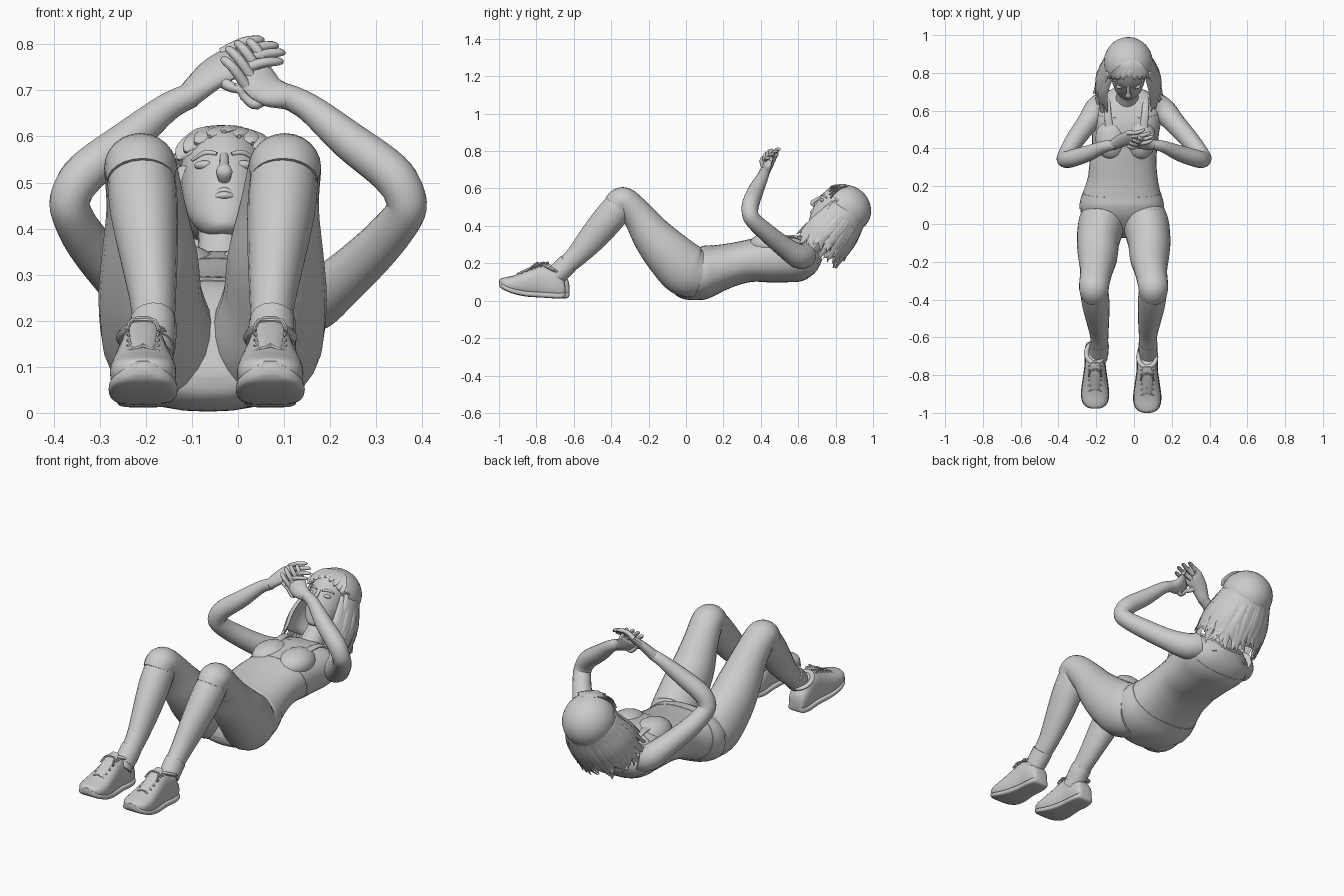
import bpy, bmesh, math, random
from mathutils import Vector, Matrix

if "Cube" in bpy.data.objects:
    bpy.data.objects.remove(bpy.data.objects["Cube"])

random.seed(4)
X = Vector((1, 0, 0))


def spline(pts, n=5):
    # Catmull-Rom through tuples of any length
    out = []
    for i in range(len(pts) - 1):
        p0, p1, p2 = pts[max(i - 1, 0)], pts[i], pts[i + 1]
        p3 = pts[min(i + 2, len(pts) - 1)]
        for k in range(n):
            t = k / n
            out.append(tuple(0.5 * (2 * b + (c - a) * t + (2 * a - 5 * b + 4 * c - d) * t * t
                       + (3 * b - a - 3 * c + d) * t ** 3) for a, b, c, d in zip(p0, p1, p2, p3)))
    return out + [tuple(pts[-1])]


def finish(name, bm, angle=40, matrix=None):
    bmesh.ops.recalc_face_normals(bm, faces=bm.faces)
    me = bpy.data.meshes.new(name)
    bm.to_mesh(me)
    bm.free()
    ob = bpy.data.objects.new(name, me)
    bpy.context.collection.objects.link(ob)
    if matrix:
        me.transform(matrix)
    bpy.ops.object.select_all(action='DESELECT')
    ob.select_set(True)
    bpy.context.view_layer.objects.active = ob
    bpy.ops.object.shade_smooth_by_angle(angle=math.radians(angle))
    return ob


def loft(name, rings, sides=20, power=2.0, matrix=None):
    # rings are (centre, half-width vector, half-height vector)
    bm, loops = bmesh.new(), []
    f = lambda c: math.copysign(abs(c) ** (2 / power), c)
    for c, u, v in rings:
        loops.append([bm.verts.new(c + u * f(math.cos(a)) + v * f(math.sin(a)))
                      for a in (2 * math.pi * i / sides for i in range(sides))])
    for a, b in zip(loops, loops[1:]):
        for i in range(sides):
            j = (i + 1) % sides
            bm.faces.new((a[i], a[j], b[j], b[i]))
    bm.faces.new(loops[0])
    bm.faces.new(loops[-1])
    return finish(name, bm, 50, matrix)


def tube(name, pts, ref=X, sides=16, n=5, matrix=None):
    # pts are (x, y, z, radius along ref, other radius)
    p = spline(pts, n)
    c = [Vector(q[:3]) for q in p]
    rings = []
    for i, q in enumerate(p):
        t = (c[min(i + 1, len(c) - 1)] - c[max(i - 1, 0)]).normalized()
        u = (ref - t * ref.dot(t)).normalized()
        rings.append((c[i], u * q[3], t.cross(u) * q[4]))
    return loft(name, rings, sides, matrix=matrix)


def ball(name, loc, radii, matrix=None, keep=None):
    bm = bmesh.new()
    bmesh.ops.create_uvsphere(bm, u_segments=28, v_segments=18, radius=1)
    bmesh.ops.transform(bm, matrix=Matrix.Translation(loc) @ Matrix.Diagonal((*radii, 1)), verts=bm.verts)
    if keep:
        bmesh.ops.delete(bm, geom=[v for v in bm.verts if not keep(v.co)], context='VERTS')
    return finish(name, bm, 60, matrix)


# Torso: top y,z / bottom y,z / centre x / half width
body = [(-.065, .13, -.075, .08, -.06, .05), (-.045, .19, -.06, .035, -.06, .13), (.03, .26, .0, .006, -.065, .20),
        (.09, .29, .10, .008, -.065, .22), (.14, .295, .19, .047, -.065, .205), (.22, .305, .27, .08, -.06, .185),
        (.30, .32, .35, .10, -.058, .177), (.37, .335, .43, .10, -.05, .172), (.44, .345, .52, .10, -.045, .175),
        (.53, .35, .62, .107, -.04, .185), (.60, .34, .69, .15, -.035, .175), (.64, .33, .73, .22, -.035, .10)]


def body_rings(pts, grow=1.0):
    out = []
    for ty, tz, by, bz, x, w in pts:
        t, b = Vector((x, ty, tz)), Vector((x, by, bz))
        out.append(((t + b) / 2, X * w * grow, (t - b) / 2 * grow))
    return out


dense = spline(body, 5)
loft("torso", body_rings(dense), 32, 2.3)
loft("shorts_waist", body_rings(dense[14:21], 1.015), 32, 2.3)
loft("sports_top", body_rings(dense[35:48], 1.015), 32, 2.3)
for s, side in ((-1, "left"), (1, "right")):
    ball(side + "_bust", (-.045 + s * .075, .45, .30), (.085, .11, .066))
    tube(side + "_top_strap", [(-.04 + s * .09, .50, .343, .022, .008), (-.04 + s * .1, .6, .338, .018, .008),
                               (-.04 + s * .1, .67, .28, .018, .008), (-.04 + s * .09, .70, .2, .02, .01)])
tube("neck", [(-.037, .62, .25, .075, .07), (-.035, .69, .32, .056, .058), (-.03, .78, .42, .055, .06)])

# Legs, mirrored about the hip centre
thigh = [(.105, .07, .14, .11, .125), (.118, 0, .165, .122, .143), (.135, -.09, .247, .113, .13),
         (.137, -.175, .342, .104, .11), (.145, -.25, .447, .086, .086), (.155, -.315, .522, .08, .075),
         (.157, -.345, .53, .078, .076), (.156, -.368, .505, .073, .078)]
shin = [(.155, -.32, .53, .068, .065), (.154, -.36, .50, .074, .08), (.148, -.42, .43, .073, .083),
        (.138, -.50, .335, .062, .075), (.13, -.58, .245, .05, .059), (.128, -.65, .18, .045, .05),
        (.13, -.71, .12, .045, .05)]
# Shoe: y, bottom z, top z, half width
shoe = [(-.645, .03, .08, .025), (-.655, .016, .115, .044), (-.70, .014, .165, .053), (-.76, .018, .19, .053),
        (-.80, .02, .182, .057), (-.86, .025, .157, .066), (-.92, .038, .135, .072), (-.965, .055, .125, .065),
        (-.99, .07, .118, .044), (-1.0, .085, .107, .015)]
for s, side in ((-1, "left"), (1, "right")):
    at = lambda pts: [(-.055 + s * p[0], *p[1:]) for p in pts]
    tube(side + "_thigh", at(thigh), sides=24)
    tube(side + "_shin", at(shin), sides=20)
    tube(side + "_sock", at([(.13, -.63, .2, .05, .056), (.129, -.65, .18, .051, .056), (.131, -.69, .14, .05, .055)]))
    sx, dy = -.068 + s * .138, 0 if s > 0 else .022
    prof = spline(shoe, 4)
    loft(side + "_shoe", [(Vector((sx, y + dy, (a + b) / 2)), X * w, Vector((0, 0, (b - a) / 2)))
                          for y, a, b, w in prof], 24, 2.5)
    loft(side + "_sole", [(Vector((sx, y + dy, a + .013)), X * (w + .003), Vector((0, 0, .015)))
                          for y, a, b, w in prof], 24, 4)
    collar = [(sx + .047 * math.cos(a), -.705 + dy + .052 * math.sin(a), .163 - .025 * math.sin(a), .009, .012)
              for a in (math.pi * k / 6 for k in range(13))]
    tube(side + "_shoe_collar", collar, Vector((0, .3, 1)), 8, 2)
    tube(side + "_tongue", [(sx, -.755 + dy, .205, .02, .006), (sx, -.80 + dy, .188, .03, .008),
                            (sx, -.90 + dy, .14, .025, .008)], sides=10)
    for k in range(5):
        y, z = -.785 - .028 * k + dy, .197 - .0125 * k
        for d in (-1, 1):
            tube(f"{side}_lace_{k}_{d}", [(sx - .034, y + d * .01, z - .016, .005, .005), (sx, y, z, .005, .005),
                                          (sx + .034, y - d * .01, z - .016, .005, .005)], Vector((0, 0, 1)), 6, 2)
    for d in (-1, 1):
        tube(f"{side}_lace_bow_{d}", [(sx, -.79 + dy, .2, .005, .005), (sx + d * .025, -.80 + dy, .2, .005, .005),
                                      (sx + d * .035, -.83 + dy, .178, .004, .004)], Vector((0, 1, 0)), 6, 3)

# Arms bent up to the joined hands
arm = [(.13, .635, .245, .068), (.178, .60, .24, .067), (.235, .53, .284, .056), (.315, .43, .365, .049),
       (.36, .36, .43, .044), (.363, .342, .47, .044), (.33, .347, .522, .046), (.24, .375, .592, .042),
       (.155, .41, .662, .031), (.10, .42, .69, .027)]
for s, side in ((-1, "left"), (1, "right")):
    tube(side + "_arm", [(s * x - .03 * max(0, 1 - i / 4), y, z, r, r) for i, (x, y, z, r) in enumerate(arm)],
         Vector((0, .8, .6)), 18)


def hand(side, wrist, mid, knuckle, broad, reach, thumb):
    w, m, k, b, r = (Vector(v) for v in (wrist, mid, knuckle, broad, reach))
    b.normalize()
    tube(side + "_palm", [(*w, .028, .027), (*m, .042, .021), (*k, .046, .014), (*(k + r * .1), .036, .006)], b, 14)
    for i in range(4):
        o = b * (i - 1.5) * .024
        L = (.85, 1, .97, .78)[i]
        bend = Vector((0, -.012, .01))
        tube(f"{side}_finger_{i}", [(*(k + o - r * .1), .012, .012), (*(k + o * 1.1 + r * .45 * L + bend), .011, .011),
                                    (*(k + o * 1.15 + r * .9 * L + bend * .6), .009, .009),
                                    (*(k + o * 1.15 + r * L), .003, .003)], b, 8, 4)
    tube(side + "_thumb", [(*m, .016, .016)] + [(*t, .012 - .003 * i, .012 - .003 * i)
                                               for i, t in enumerate(thumb)], Vector((0, 1, .1)), 8, 4)


hand("left", (-.11, .42, .685), (-.055, .445, .735), (-.01, .46, .762), (-.35, .6, .5), (.105, .02, .025),
     [(-.02, .42, .71), (.005, .41, .70), (.012, .41, .68)])
hand("right", (.11, .418, .685), (.065, .425, .70), (.035, .435, .735), (.55, .5, .45), (-.05, .01, .06),
     [(.04, .41, .67), (.015, .41, .685), (-.005, .41, .715)])

# Head, modelled upright and tipped back 30 degrees
H = Matrix.Translation((-.03, .80, .47)) @ Matrix.Rotation(math.radians(-30), 4, 'X')
face = [(-.132, -.065, .02, .02), (-.122, -.06, .04, .038), (-.09, -.045, .067, .063), (-.04, -.022, .085, .095),
        (.02, -.002, .094, .113), (.07, .01, .095, .116), (.12, .02, .078, .1), (.15, .03, .03, .04)]
loft("head", [(Vector((0, y, z)), X * a, Vector((0, b, 0))) for z, y, a, b in spline(face)], 28, matrix=H)
tube("nose", [(0, -.106, .045, .009, .006), (0, -.126, .005, .011, .01), (0, -.134, -.015, .018, .012),
              (0, -.114, -.027, .012, .008)], sides=12, matrix=H)
for i, (z, r) in enumerate(((-.05, .007), (-.062, .008))):
    tube(("upper_lip", "lower_lip")[i], [(-.034, -.096, -.06, .003, .003), (0, -.113, z, r, r),
                                         (.034, -.096, -.06, .003, .003)], Vector((0, 0, 1)), 10, matrix=H)
for s, side in ((-1, "left"), (1, "right")):
    ball(side + "_eye", (s * .042, -.096, .022), (.023, .013, .01), H)
    tube(side + "_brow", [(s * .016, -.112, .042, .004, .004), (s * .042, -.104, .05, .006, .004),
                          (s * .07, -.08, .044, .003, .003)], Vector((0, 0, 1)), 8, matrix=H)

# Hair: cap, hanging shell and loose strands
ball("hair_cap", (0, .037, .045), (.130, .138, .127), H,
     lambda c: c.y > -.035 or c.z > .085 - abs(c.x) * .3)


def hair_point(a, t, out=0.0):
    a = math.radians(a)
    s, c = math.sin(a), math.cos(a)
    top = H @ Vector(((.122 + out) * s, .035 + (.126 + out) * c, .06))
    end = Vector((-.03 + (.158 + out) * s, .675 + (.125 + out) * c, .265 - .085 * c))
    return top.lerp(end, t) + Vector((s, .6 * c, -.3 * max(c, 0))) * .025 * math.sin(math.pi * min(t, 1))


bm = bmesh.new()
grid = [[bm.verts.new(hair_point(a, t / 8 * .82)) for a in range(-125, 126, 10)] for t in range(9)]
for r0, r1 in zip(grid, grid[1:]):
    for i in range(len(r0) - 1):
        bm.faces.new((r0[i], r0[i + 1], r1[i + 1], r1[i]))
shell = finish("hair_shell", bm, 60)
shell.modifiers.new("thickness", 'SOLIDIFY').thickness = .008
for k in range(44):
    a = -130 + 260 * k / 43 + random.uniform(-3, 3)
    L, flick = random.uniform(.86, 1.08), random.uniform(0, .025)
    pts = [(*hair_point(a, .05, -.006), .012, .004), (*hair_point(a + 2, .5 * L, .001), .02, .006),
           (*hair_point(a + random.uniform(-5, 5), .82 * L, .003), .018, .006),
           (*hair_point(a + random.uniform(-9, 9), L, flick), .002, .002)]
    ra = math.radians(a)
    tube(f"hair_strand_{k}", pts, Vector((math.cos(ra), -math.sin(ra), .05)), 6, 4)
# Fringe lying on the cap, swept both ways from a side parting
for k in range(9):
    e = 1.0 - .25 * k
    pts = []
    for t, w, grow in ((0, .008, .97), (.35, .02, 1.0), (.75, .02, 1.03), (1, .004, 1.06)):
        d = Vector((.2 + (e - .2) * t, -.35 - .6 * t, 1 - .5 * t - .4 * abs(e) * t)).normalized()
        pts.append((d.x * .130 * grow, .037 + d.y * .138 * grow, .045 + d.z * .127 * grow, w, .005))
    tube(f"fringe_{k}", pts, X, 6, 4, matrix=H)
